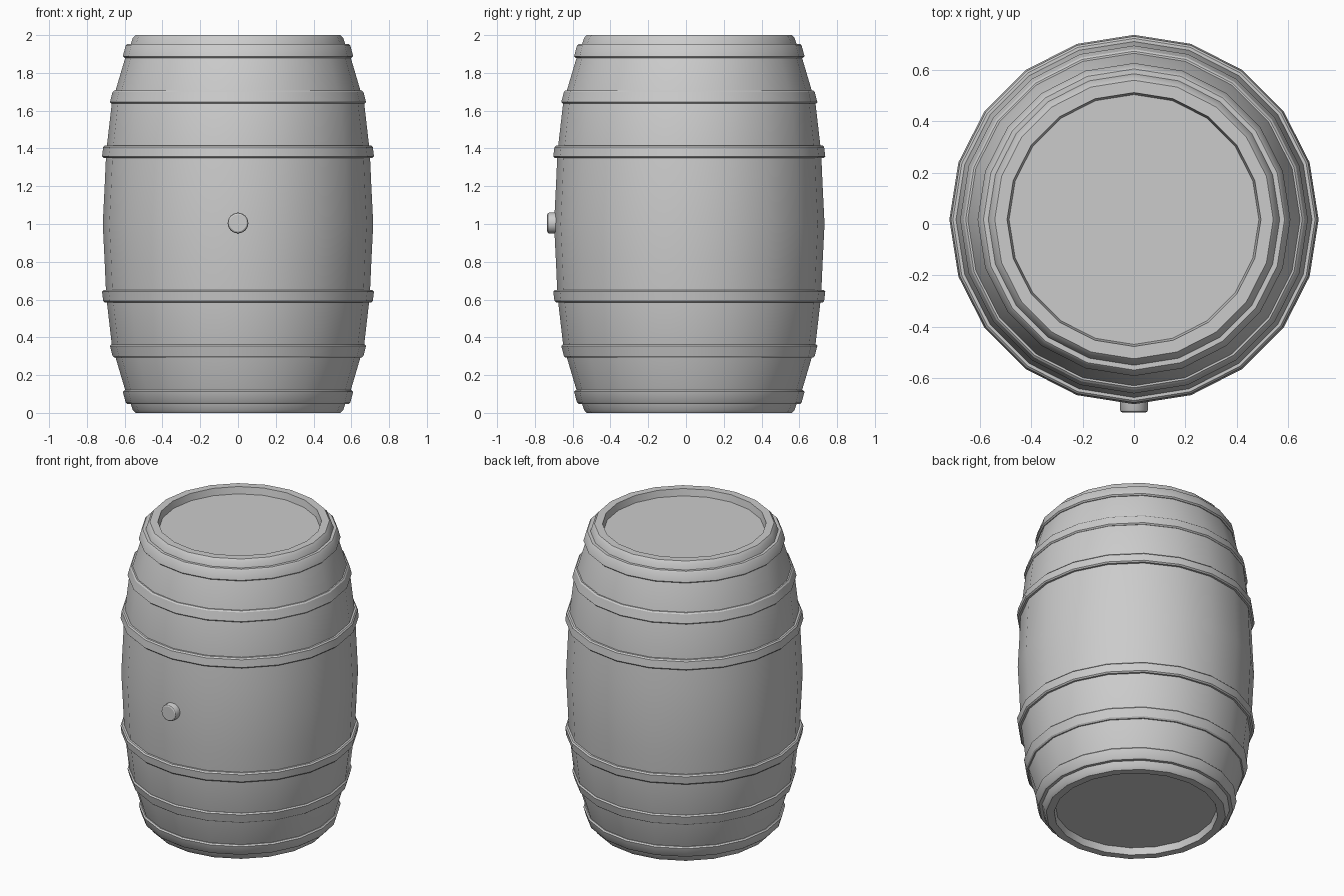
import bpy, bmesh
from math import cos, sin, pi, radians

if "Cube" in bpy.data.objects:
    bpy.data.objects.remove(bpy.data.objects["Cube"])

SIDES = 20
CY = 0.0175          # barrel axis sits slightly back because of the bung


def finish(name, bm, angle=30):
    bmesh.ops.recalc_face_normals(bm, faces=bm.faces[:])
    me = bpy.data.meshes.new(name)
    bm.to_mesh(me)
    bm.free()
    ob = bpy.data.objects.new(name, me)
    bpy.context.collection.objects.link(ob)
    bpy.ops.object.select_all(action='DESELECT')
    ob.select_set(True)
    bpy.context.view_layer.objects.active = ob
    bpy.ops.object.shade_smooth_by_angle(angle=radians(angle))
    return ob


def lathe(name, profile, sides=SIDES, closed=False):
    """Revolve (radius, height) points round z; open profiles get end caps."""
    bm = bmesh.new()
    rings = [[bm.verts.new((r * cos(2 * pi * i / sides), r * sin(2 * pi * i / sides), z))
              for i in range(sides)] for r, z in profile]
    pairs = list(zip(rings, rings[1:]))
    if closed:
        pairs.append((rings[-1], rings[0]))
    else:
        bm.faces.new(rings[0])
        bm.faces.new(rings[-1])
    for a, b in pairs:
        for i in range(sides):
            j = (i + 1) % sides
            bm.faces.new((a[i], a[j], b[j], b[i]))
    return finish(name, bm)


# Barrel body with recessed heads, profile mirrored about z = 1
upper = [(0.706, 1.2), (0.698, 1.38), (0.668, 1.64), (0.597, 1.88),
         (0.567, 1.955), (0.557, 1.985), (0.543, 2.0),
         (0.495, 2.0), (0.487, 1.955)]
lower = [(r, 2 - z) for r, z in reversed(upper)]
body = lathe("barrel_body", lower + [(0.716, 1.0)] + upper)
body.location.y = CY

# Metal hoops: bottom height, top height, wide radius, narrow radius
hoops = [(1.35, 1.415, 0.72, 0.714),
         (1.637, 1.707, 0.678, 0.664),
         (1.88, 1.952, 0.61, 0.595)]
B = 0.008
for n, (z0, z1, r0, r1) in enumerate(hoops, 1):
    section = [(r0 - 0.06, z0), (r0 - B, z0), (r0, z0 + B),
               (r1, z1 - B), (r1 - B, z1), (r1 - 0.06, z1)]
    for side in ("upper", "lower"):
        pts = section if side == "upper" else [(r, 2 - z) for r, z in section]
        lathe(f"{side}_hoop_{n}", pts, closed=True).location.y = CY

# Bung on the front
bung = lathe("bung", [(0.055, -0.05), (0.055, 0.025), (0.052, 0.031), (0.045, 0.035)], 16)
bung.rotation_euler.x = pi / 2
bung.location = (0, -0.70, 1.005)
